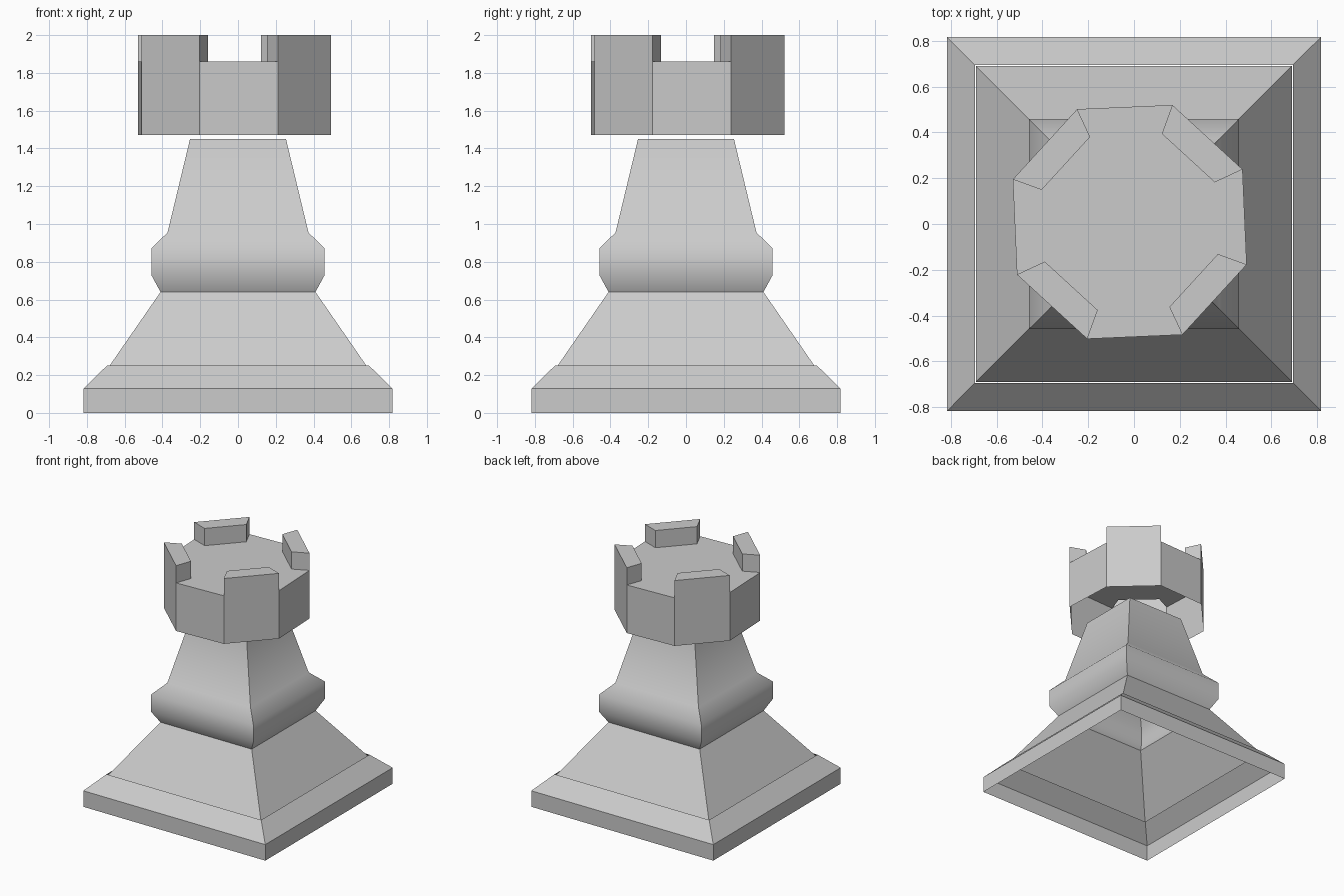
import bpy, bmesh, math
from mathutils import Vector

if "Cube" in bpy.data.objects:
    bpy.data.objects.remove(bpy.data.objects["Cube"])


def finish(name, bm, smooth_deg=None):
    mesh = bpy.data.meshes.new(name)
    bm.to_mesh(mesh)
    bm.free()
    ob = bpy.data.objects.new(name, mesh)
    bpy.context.collection.objects.link(ob)
    if smooth_deg:
        bpy.ops.object.select_all(action='DESELECT')
        ob.select_set(True)
        bpy.context.view_layer.objects.active = ob
        bpy.ops.object.shade_smooth_by_angle(angle=math.radians(smooth_deg))
    return ob


def square_shell(name, profile, smooth_deg=None):
    """Open four-sided shell from (half width, height) pairs."""
    bm = bmesh.new()
    rings = [[bm.verts.new((sx * w, sy * w, z))
              for sx, sy in ((1, 1), (-1, 1), (-1, -1), (1, -1))]
             for w, z in profile]
    for a, b in zip(rings, rings[1:]):
        for i in range(4):
            j = (i + 1) % 4
            bm.faces.new((a[i], a[j], b[j], b[i]))
    return finish(name, bm, smooth_deg)


# Foot: vertical wall and chamfer, open underneath
square_shell("foot", [(0.817, 0), (0.817, 0.13), (0.694, 0.25)])

# Body: flared skirt, rounded collar and tapered neck
square_shell("body", [(0.69, 0.235), (0.41, 0.64), (0.459, 0.73), (0.459, 0.87),
                      (0.373, 0.955), (0.254, 1.45)], 50)

# Crown: eight-sided wall with open underside, sunken floor and four merlons
bm = bmesh.new()
centre = Vector((-0.0185, 0.009, 0))


def ring(r, z):
    verts = []
    for k in range(8):
        a = math.radians(25 + 45 * k)
        verts.append(bm.verts.new(centre + Vector((r * math.cos(a), r * math.sin(a), z))))
    return verts


bottom, rim, rim_top = ring(0.544, 1.47), ring(0.544, 1.86), ring(0.544, 2.0)
inner, inner_top = ring(0.41, 1.86), ring(0.41, 2.0)
floor = []
for i in range(8):
    j = (i + 1) % 8
    if i % 2:
        bm.faces.new((bottom[i], bottom[j], rim[j], rim[i]))
        continue
    # merlon over every other side
    bm.faces.new((bottom[i], bottom[j], rim[j], rim_top[j], rim_top[i], rim[i]))
    bm.faces.new((rim_top[i], rim_top[j], inner_top[j], inner_top[i]))
    bm.faces.new((inner[j], inner[i], inner_top[i], inner_top[j]))
    bm.faces.new((inner[i], rim[i], rim_top[i], inner_top[i]))
    bm.faces.new((rim[j], inner[j], inner_top[j], rim_top[j]))
    floor += [rim[i], inner[i], inner[j], rim[j]]
bm.faces.new(floor)
finish("crown", bm)
